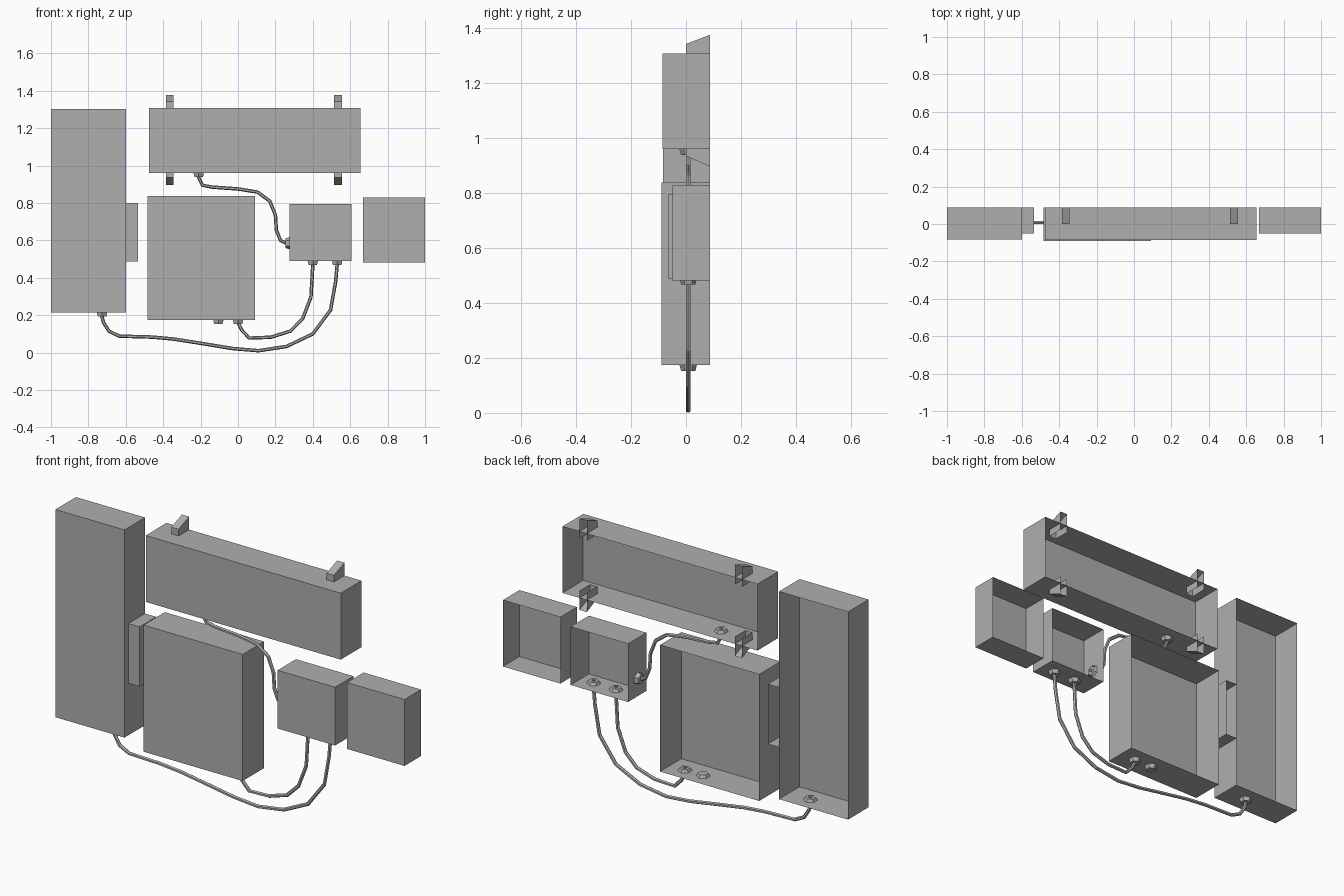
import bpy, bmesh
from mathutils import Vector, Matrix

cube = bpy.data.objects.get("Cube")
if cube:
    bpy.data.objects.remove(cube, do_unlink=True)

grey = bpy.data.materials.new("plain grey")
grey.use_nodes = True
colour = (0.43, 0.43, 0.43, 1)
grey.diffuse_color = colour
grey.node_tree.nodes["Principled BSDF"].inputs["Base Color"].default_value = colour

BACK = 0.087      # wall plane where every housing is left open
CABLE_Y = 0.008   # plane of the cables and glands


def finish(name, bm):
    mesh = bpy.data.meshes.new(name)
    bm.to_mesh(mesh)
    bm.free()
    mesh.materials.append(grey)
    obj = bpy.data.objects.new(name, mesh)
    bpy.context.collection.objects.link(obj)
    return obj


def housing(name, x0, x1, z0, z1, front):
    """Thin sheet box with its back side open."""
    bm = bmesh.new()
    bmesh.ops.create_cube(bm, size=1)
    for v in bm.verts:
        v.co = (x1 if v.co.x > 0 else x0,
                BACK if v.co.y > 0 else front,
                z1 if v.co.z > 0 else z0)
    bm.normal_update()
    bmesh.ops.delete(bm, geom=[f for f in bm.faces if f.normal.y > 0.9],
                     context='FACES_ONLY')
    return finish(name, bm)


def bracket(name, x, inner, near, far):
    """Slanted mounting channel, open to the back and toward the housing."""
    bm = bmesh.new()
    sides = []
    for sx in (x - 0.021, x + 0.021):
        profile = [(0, inner), (0, near), (BACK, far), (BACK, inner)]
        sides.append([bm.verts.new((sx, y, z)) for y, z in profile])
    a, b = sides
    bm.faces.new(a)
    bm.faces.new(b[::-1])
    for i in (0, 1):
        bm.faces.new((a[i], b[i], b[i + 1], a[i + 1]))
    bmesh.ops.recalc_face_normals(bm, faces=bm.faces)
    finish(name, bm)


def gland(name, x, z, outward):
    """Tapered collar outside the sheet and a flat nut inside it."""
    bm = bmesh.new()
    direction = Vector(outward)
    turn = direction.to_track_quat('Z', 'Y').to_matrix().to_4x4()
    place = Matrix.Translation((x, CABLE_Y, z)) @ turn
    for r1, r2, depth, shift in ((0.032, 0.026, 0.022, 0.011),
                                 (0.026, 0.034, 0.014, -0.007)):
        bmesh.ops.create_cone(bm, cap_ends=True, segments=6,
                              radius1=r1, radius2=r2, depth=depth,
                              matrix=place @ Matrix.Translation((0, 0, shift)))
    finish(name, bm)


def cable(name, points):
    curve = bpy.data.curves.new(name, 'CURVE')
    curve.dimensions = '3D'
    curve.bevel_depth = 0.0095
    curve.bevel_resolution = 1
    curve.use_fill_caps = True
    spline = curve.splines.new('POLY')
    spline.points.add(len(points) - 1)
    for p, (x, z) in zip(spline.points, points):
        p.co = (x, CABLE_Y, z, 1)
    source = bpy.data.objects.new(name + " path", curve)
    bpy.context.collection.objects.link(source)
    bpy.context.view_layer.update()
    evaluated = source.evaluated_get(bpy.context.evaluated_depsgraph_get())
    bm = bmesh.new()
    bm.from_mesh(bpy.data.meshes.new_from_object(evaluated))
    bpy.data.objects.remove(source, do_unlink=True)
    for f in bm.faces:
        f.smooth = False
        f.material_index = 0
    finish(name, bm)


# Housings
housing("tall_cabinet", -1.0, -0.6, 0.215, 1.303, -0.083)
housing("cabinet_side_box", -0.6, -0.535, 0.487, 0.8, -0.05)
housing("wide_upper_box", -0.475, 0.655, 0.96, 1.308, -0.085)
housing("main_box", -0.485, 0.09, 0.175, 0.838, -0.09)
housing("junction_box", 0.275, 0.608, 0.49, 0.795, -0.065)
housing("end_box", 0.667, 1.0, 0.482, 0.83, -0.05)

# Mounting brackets of the wide box
for side, x in (("right", -0.365), ("left", 0.535)):
    bracket("upper_bracket_" + side, x, 1.27, 1.343, 1.376)
    bracket("lower_bracket_" + side, x, 0.998, 0.935, 0.897)

# Cable glands
DOWN = (0, 0, -1)
for i, (x, z) in enumerate(((-0.727, 0.215), (-0.105, 0.175), (0.0, 0.175),
                            (0.4, 0.49), (0.53, 0.49), (-0.21, 0.96))):
    gland(f"bottom_gland_{i + 1}", x, z, DOWN)
gland("side_gland", 0.275, 0.585, (-1, 0, 0))

# Cables, each running between two glands
cable("upper_cable", [
    (-0.21, 0.98), (-0.21, 0.935), (-0.19, 0.895), (-0.14, 0.885), (0, 0.875),
    (0.105, 0.858), (0.17, 0.81), (0.2, 0.735), (0.205, 0.655),
    (0.227, 0.6), (0.257, 0.585), (0.295, 0.585)])
cable("short_lower_cable", [
    (0, 0.195), (0, 0.16), (0.02, 0.12), (0.06, 0.078), (0.175, 0.082),
    (0.28, 0.115), (0.345, 0.18), (0.39, 0.297), (0.4, 0.47), (0.4, 0.51)])
cable("long_lower_cable", [
    (-0.727, 0.235), (-0.727, 0.19), (-0.72, 0.163), (-0.69, 0.115),
    (-0.635, 0.088), (-0.46, 0.083), (-0.34, 0.072), (-0.17, 0.045),
    (-0.03, 0.022), (0.11, 0.01), (0.26, 0.033), (0.4, 0.1),
    (0.495, 0.228), (0.522, 0.38), (0.53, 0.47), (0.53, 0.51)])
